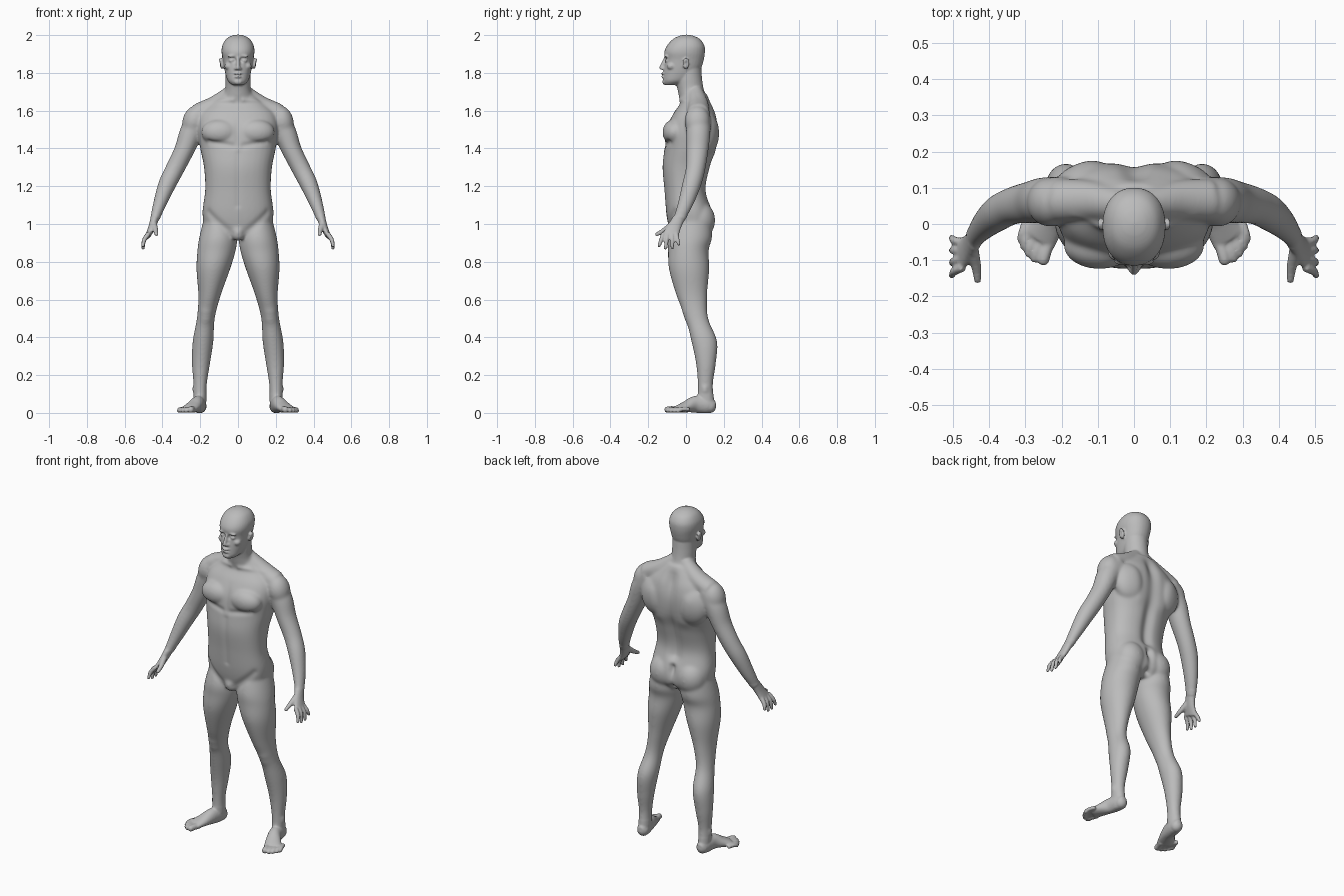
import bpy, bmesh
from math import cos, sin, pi, exp, copysign
from mathutils import Vector, Matrix
from mathutils.geometry import intersect_point_line

cube = bpy.data.objects.get("Cube")
if cube:
    bpy.data.objects.remove(cube, do_unlink=True)

skin = bpy.data.materials.new("plain grey")
skin.use_nodes = True
GREY = (0.5, 0.5, 0.5, 1)
skin.diffuse_color = GREY
skin.node_tree.nodes["Principled BSDF"].inputs["Base Color"].default_value = GREY

bm = bmesh.new()


def spline(rows, steps=6):
    """Smooth curve through rows of numbers."""
    out = []
    for i in range(len(rows) - 1):
        p, q, r, s = (rows[max(i - 1, 0)], rows[i], rows[i + 1], rows[min(i + 2, len(rows) - 1)])
        for k in range(steps):
            t = k / steps
            out.append([b + (c - a) * t / 2 + (a - 2.5 * b + 2 * c - d / 2) * t * t
                        + (1.5 * (b - c) + (d - a) / 2) * t ** 3
                        for a, b, c, d in zip(p, q, r, s)])
    return out + [list(rows[-1])]


def skin_rings(rings):
    """Close a stack of point rings into a solid."""
    loops = [[bm.verts.new(p) for p in ring] for ring in rings]
    for lo, hi in zip(loops, loops[1:]):
        for i in range(len(lo)):
            j = (i + 1) % len(lo)
            bm.faces.new((lo[i], lo[j], hi[j], hi[i]))
    bm.faces.new(loops[0][::-1])
    bm.faces.new(loops[-1])


def oval(centre, u, v, power=2, sides=32):
    ring = []
    for i in range(sides):
        c, s = cos(2 * pi * i / sides), sin(2 * pi * i / sides)
        ring.append(centre + u * copysign(abs(c) ** (2 / power), c)
                    + v * copysign(abs(s) ** (2 / power), s))
    return ring


def slices(rows, power=2, sides=(1,)):
    """Loft level slices: inner x, outer x, front y, back y, height."""
    for m in sides:
        skin_rings([oval(Vector((m * (a + b) / 2, (f + k) / 2, z)),
                         Vector(((b - a) / 2, 0, 0)), Vector((0, (k - f) / 2, 0)), power)
                    for a, b, f, k, z in spline(rows)])


def blob(centre, radii, tilt=0, sides=(1, -1)):
    for m in sides:
        where = Matrix.Translation((m * centre[0], centre[1], centre[2]))
        turn = Matrix.Rotation(tilt * m, 4, "Y")
        bmesh.ops.create_uvsphere(bm, u_segments=24, v_segments=14, radius=1,
                                  matrix=where @ turn @ Matrix.Diagonal((*radii, 1)))


def limb(rows, ref=(0, 1, 0), tip=False):
    """Mirrored tube along x, y, z with two radii."""
    path = spline(rows)
    for m in (1, -1):
        rings = []
        for i, (x, y, z, a, b) in enumerate(path):
            ahead = Vector(path[min(i + 1, len(path) - 1)][:3]) - Vector(path[max(i - 1, 0)][:3])
            u = ahead.cross(Vector(ref)).normalized()
            v = ahead.cross(u).normalized()
            rings.append([Vector((m * p.x, p.y, p.z))
                          for p in oval(Vector((x, y, z)), u * a, v * b, sides=20)])
        skin_rings(rings)
    if tip:
        blob(rows[-1][:3], [rows[-1][3]] * 3)


# Torso, neck and head
torso = [(.1, -.07, .1, .93), (.17, -.09, .14, .98), (.188, -.105, .14, 1.06),
         (.174, -.115, .108, 1.18), (.18, -.125, .13, 1.3), (.2, -.115, .16, 1.4),
         (.213, -.105, .17, 1.5), (.2, -.07, .16, 1.58), (.14, -.03, .135, 1.64),
         (.08, -.02, .11, 1.69)]
slices([(-w, w, f, b, z) for w, f, b, z in torso], power=2.4)
neck = [(.09, -.03, .12, 1.64), (.068, -.045, .095, 1.71), (.066, -.055, .085, 1.77),
        (.066, -.05, .08, 1.84)]
slices([(-w, w, f, b, z) for w, f, b, z in neck])
head = [(.028, -.113, -.04, 1.735), (.052, -.12, .01, 1.755), (.064, -.12, .05, 1.785),
        (.073, -.117, .08, 1.825), (.08, -.112, .094, 1.87), (.087, -.115, .1, 1.91),
        (.083, -.1, .097, 1.945), (.064, -.07, .075, 1.978), (.035, -.035, .04, 1.996),
        (.008, -.005, .01, 2.002)]
slices([(-w, w, f, b, z) for w, f, b, z in head], power=2.2)

# Face and ears
limb([(0, -.108, 1.88, .008, .01), (0, -.12, 1.85, .009, .011), (0, -.131, 1.827, .011, .012)], tip=True)
blob((.011, -.12, 1.822), (.009, .012, .008))
blob((.03, -.102, 1.889), (.026, .014, .008), .1)
blob((.033, -.099, 1.866), (.015, .012, .01))
blob((0, -.122, 1.795), (.024, .012, .006), sides=(1,))
blob((0, -.121, 1.781), (.02, .012, .007), sides=(1,))
blob((0, -.112, 1.753), (.024, .014, .015), sides=(1,))
blob((.048, -.078, 1.835), (.024, .024, .02))
blob((.09, .0, 1.85), (.009, .019, .032), .2)

# Chest, shoulder and seat masses
blob((.095, -.06, 1.485), (.1, .065, .07))
blob((.232, .06, 1.545), (.062, .068, .085), -.3)
blob((.12, .1, 1.48), (.1, .07, .12))
blob((.09, .07, 1.02), (.088, .085, .1))
blob((0, -.065, .955), (.04, .035, .045), sides=(1,))
limb([(.03, .05, 1.7, .04, .04), (.12, .065, 1.63, .05, .055), (.21, .065, 1.585, .055, .06)])

# Arms and palms
limb([(.19, .065, 1.58, .06, .065), (.245, .065, 1.49, .062, .065), (.285, .06, 1.39, .053, .059),
      (.335, .05, 1.29, .05, .052), (.375, .03, 1.21, .047, .05), (.413, -.002, 1.11, .036, .041),
      (.44, -.035, 1.03, .025, .031)])
limb([(.436, -.03, 1.045, .024, .03), (.455, -.062, .985, .019, .036), (.478, -.083, .935, .014, .046)])

# Fingers and thumbs
for knuckle, end, low in ((-.12, -.142, .885), (-.096, -.108, .872), (-.073, -.073, .874), (-.052, -.038, .893)):
    limb([(.472, knuckle, .95, .013, .012), (.496, (knuckle + end) / 2, .917, .012, .011),
          (.503, end, low, .009, .009)], tip=True)
limb([(.447, -.07, 1, .018, .018), (.436, -.115, .967, .014, .014), (.432, -.155, .945, .01, .01)], tip=True)

# Legs
slices([(.02, .18, -.07, .13, 1.03), (.005, .205, -.095, .138, .93), (.012, .215, -.095, .12, .86),
        (.042, .22, -.09, .123, .76), (.092, .21, -.05, .112, .62), (.123, .218, -.003, .118, .5),
        (.13, .24, .028, .165, .38), (.148, .244, .053, .158, .26), (.165, .236, .062, .143, .15),
        (.167, .235, .06, .15, .06)], sides=(1, -1))

# Feet and toes
limb([(.2, .15, .03, .024, .028), (.202, .115, .04, .035, .045), (.214, .05, .045, .036, .045),
      (.238, 0, .032, .044, .03), (.262, -.04, .02, .05, .019)], ref=(0, 0, 1))
blob((.2, .125, .035), (.034, .035, .036))
for x, y, r in ((.25, -.098, .017), (.274, -.094, .013), (.291, -.08, .012), (.304, -.062, .011), (.313, -.042, .011)):
    limb([(x - .018, y + .06, .018, r, r), (x - .005, y + .02, .019, r, r), (x, y, r, r, r)], tip=True)

for v in bm.verts:
    v.co.z = max(v.co.z, 0)
mesh = bpy.data.meshes.new("body")
bmesh.ops.recalc_face_normals(bm, faces=bm.faces)
bm.to_mesh(mesh)
bm.free()
body = bpy.data.objects.new("body", mesh)
bpy.context.collection.objects.link(body)


def bake():
    """Apply the modifiers on the body."""
    bpy.context.view_layer.update()
    done = bpy.data.meshes.new_from_object(body.evaluated_get(bpy.context.evaluated_depsgraph_get()))
    body.modifiers.clear()
    body.data = done


# Fuse the parts, then blend the joints of the large masses
fuse = body.modifiers.new("fuse", "REMESH")
fuse.mode = "VOXEL"
fuse.voxel_size = .0055
bake()
group = body.vertex_groups.new(name="blend")
group.add([v.index for v in body.data.vertices
           if .1 < v.co.z < 1.72 and not (abs(v.co.x) > .4 and v.co.z < 1.04)], 1, "REPLACE")
blend = body.modifiers.new("blend", "SMOOTH")
blend.factor, blend.iterations, blend.vertex_group = .5, 30, "blend"
soften = body.modifiers.new("soften", "SMOOTH")
soften.factor, soften.iterations = .5, 3
bake()

# Sculpt strokes: start, end, width, push along the surface normal
strokes = [
    ((0, .16, 1.64), (0, .11, 1.15), .035, -.02),           # spine
    ((0, .14, 1.08), (0, .11, .95), .02, -.022),            # seat cleft
    ((0, -.1, 1.57), (0, -.125, 1.42), .018, -.006),        # breastbone
    ((0, -.125, 1.37), (0, -.11, 1.1), .016, -.004),        # belly line
    ((.03, -.12, 1.415), (.15, -.09, 1.435), .016, -.007),  # chest fold
    ((.16, -.07, 1.06), (.04, -.1, .95), .02, -.006),       # groin fold
    ((.03, -.03, 1.655), (.17, .01, 1.655), .014, .006),    # collarbone
    ((.12, .17, 1.52), (.09, .16, 1.38), .04, .006),        # shoulder blade
    ((.17, 0, .53), (.17, .005, .5), .028, .005),           # kneecap
    ((.236, .1, .13), (.236, .1, .12), .016, .006),         # ankle
    ((.02, -.11, 1.877), (.042, -.105, 1.877), .006, -.006),  # upper lid
    ((.016, -.11, 1.866), (.018, -.11, 1.862), .008, -.008),  # inner eye
    ((0, -.13, 1.788), (.022, -.12, 1.787), .005, -.005),   # mouth
    ((.1, .0, 1.852), (.1, -.004, 1.845), .009, -.006),     # ear hollow
]
data = body.data
normals = [v.normal.copy() for v in data.vertices]
for a, b, width, push in strokes:
    a, b = Vector(a), Vector(b)
    reach = 2.5 * width
    low, high = min(a.z, b.z) - reach, max(a.z, b.z) + reach
    for v in data.vertices:
        if low < v.co.z < high:
            p = Vector((abs(v.co.x), v.co.y, v.co.z))
            near, t = intersect_point_line(p, a, b)
            near = a.lerp(b, min(max(t, 0), 1))
            gap = (p - near).length
            if gap < reach:
                v.co += normals[v.index] * push * exp(-(gap / width) ** 2)

data.materials.clear()
data.materials.append(skin)
data.polygons.foreach_set("use_smooth", [True] * len(data.polygons))
